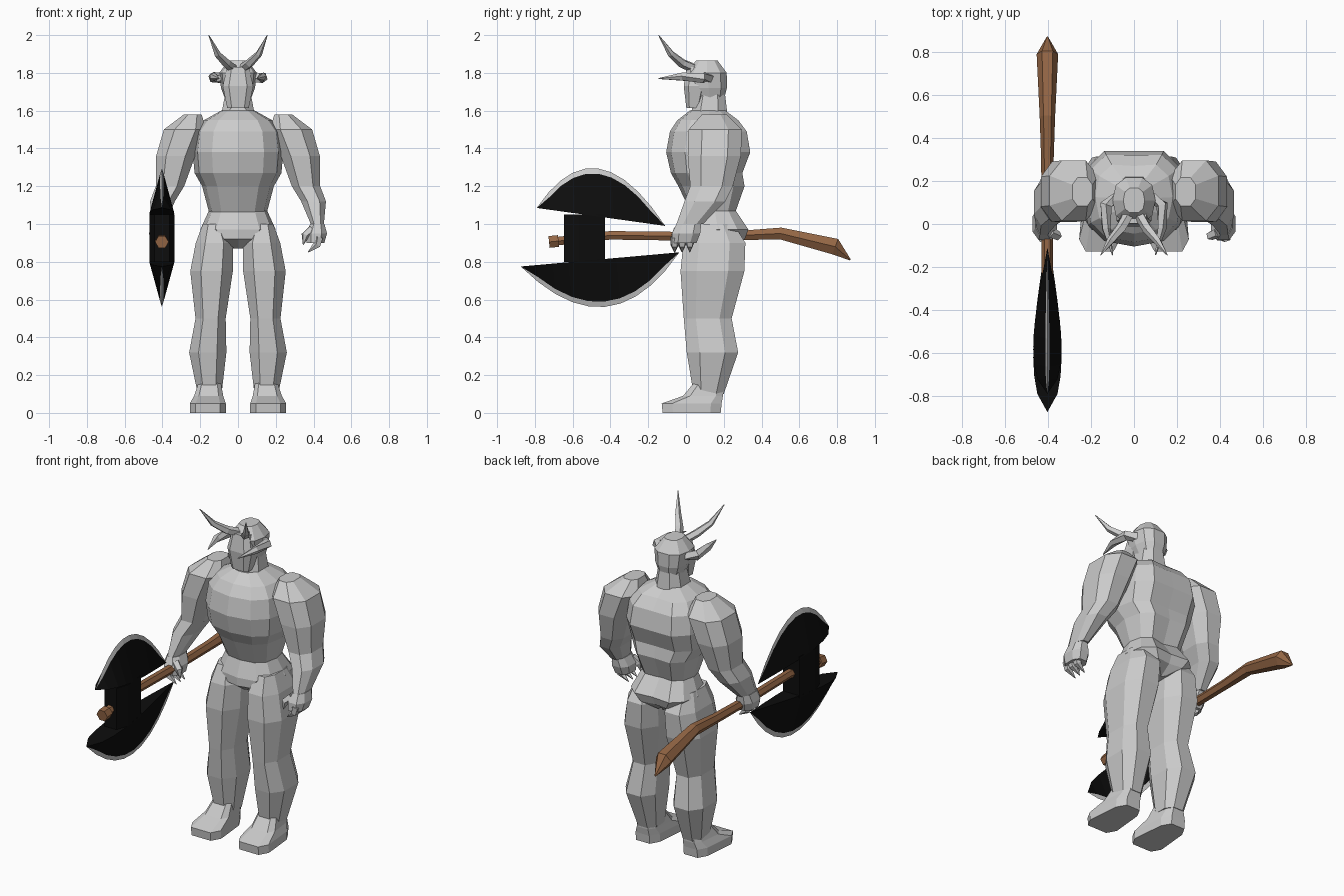
import bpy, bmesh, math
from mathutils import Vector

cube = bpy.data.objects.get("Cube")
if cube:
    bpy.data.objects.remove(cube, do_unlink=True)


def material(name, red, green, blue):
    mat = bpy.data.materials.new(name)
    mat.use_nodes = True
    colour = (red, green, blue, 1)
    mat.diffuse_color = colour
    mat.node_tree.nodes["Principled BSDF"].inputs["Base Color"].default_value = colour
    return mat


GREY = material("stone grey", .6, .6, .6)
WOOD = material("brown wood", .3, .135, .06)
BLACK = material("black iron", .004, .004, .004)


def finish(name, bm, *materials):
    """Clean the mesh and place it in the scene as a named part."""
    bmesh.ops.remove_doubles(bm, verts=bm.verts, dist=.0005)
    bmesh.ops.recalc_face_normals(bm, faces=bm.faces)
    mesh = bpy.data.meshes.new(name)
    bm.to_mesh(mesh)
    bm.free()
    for mat in materials:
        mesh.materials.append(mat)
    part = bpy.data.objects.new(name, mesh)
    bpy.context.scene.collection.objects.link(part)


def skin(name, rings, mat):
    """Join equal rings of points into a capped flat-shaded solid."""
    bm = bmesh.new()
    loops = [[bm.verts.new(point) for point in ring] for ring in rings]
    count = len(loops[0])
    for lower, upper in zip(loops, loops[1:]):
        for i in range(count):
            j = (i + 1) % count
            bm.faces.new((lower[i], lower[j], upper[j], upper[i]))
    bm.faces.new(loops[0][::-1])
    bm.faces.new(loops[-1])
    finish(name, bm, mat)


def rounded(value, square):
    return math.copysign(abs(value) ** square, value)


def stack(name, levels, side=1, sides=8, square=.8, groove=0, heel=0):
    """Level sections are (centre x, y, z, half width, half depth)."""
    rings = []
    # Eight-sided sections are turned to put flat faces front and back
    turn = .5 if sides == 8 else 0
    for x, y, z, width, depth in levels:
        ring = []
        for i in range(sides):
            angle = math.tau * (i + turn) / sides
            across = rounded(math.cos(angle), square)
            along = rounded(math.sin(angle), square)
            narrow = 1 - heel * (along + 1) / 2
            dent = groove if along > .99 else 0
            ring.append((side * (x + across * width * narrow), y + along * depth - dent, z))
        rings.append(ring)
    skin(name, rings, GREY)


def tube(name, path, radius, mat, side=1, sides=6):
    """Sweep a ring along a path; radius is a rule over the path from start to end."""
    points = [Vector((side * x, y, z)) for x, y, z in path]
    last = len(points) - 1
    rings = []
    for i, point in enumerate(points):
        direction = points[min(i + 1, last)] - points[max(i - 1, 0)]
        turn = Vector((0, 0, 1)).rotation_difference(direction)
        size = radius(i / last)
        angles = [math.tau * k / sides for k in range(sides)]
        rings.append([point + turn @ Vector((math.cos(a), math.sin(a), 0)) * size for a in angles])
    skin(name, rings, mat)


def pointed(size):
    """Radius rule for a form that narrows to a tip."""
    return lambda t: size * (1 - .92 * t ** 3)


# Torso and pelvis, with a groove down the spine
stack("torso", [
    (0, .15, 1.05, .15, .12), (0, .145, 1.2, .19, .185), (0, .12, 1.27, .23, .2),
    (0, .13, 1.38, .24, .235), (0, .13, 1.49, .225, .215), (0, .125, 1.55, .18, .17),
    (0, .12, 1.6, .09, .1)], sides=12, groove=.025)
stack("pelvis", [
    (0, .16, .87, .03, .1), (0, .16, .92, .15, .17), (0, .17, .97, .2, .18),
    (0, .15, 1.08, .15, .12)], sides=12, groove=.03)

# Neck, skull and muzzle
stack("neck", [(0, .12, 1.55, .1, .11), (0, .13, 1.7, .07, .08)])
stack("skull", [
    (0, .13, 1.64, .06, .07), (0, .12, 1.72, .09, .1), (0, .11, 1.8, .1, .11),
    (0, .11, 1.865, .05, .06)], sides=10)
stack("muzzle", [
    (0, .04, 1.615, .06, .04), (0, .05, 1.73, .085, .065), (0, .06, 1.83, .06, .06)], square=.6)

for side, label in ((1, "left_"), (-1, "right_")):
    # Upswept horns and the shorter pair at the temples
    tube(label + "tall_horn", [
        (.02, .05, 1.82), (.06, -.02, 1.85), (.11, -.08, 1.9), (.155, -.145, 2)],
        pointed(.025), GREY, side, sides=5)
    tube(label + "temple_horn", [
        (.08, .12, 1.775), (.13, .09, 1.775), (.13, -.02, 1.78), (.1, -.145, 1.77)],
        pointed(.03), GREY, side, sides=5)

    # Arm from shoulder to wrist
    stack(label + "arm", [
        (.24, .15, 1.58, .05, .07), (.28, .155, 1.5, .12, .15), (.33, .15, 1.36, .11, .15),
        (.36, .135, 1.2, .08, .12), (.4, .1, 1.12, .07, .115), (.42, .02, 1, .037, .075)], side)

    # Palm, curled fingers and thumb
    stack(label + "palm", [
        (.42, .015, 1, .04, .07), (.415, 0, .95, .06, .08), (.41, -.01, .9, .05, .07)], side)
    for i, finger in enumerate(("index", "middle", "little")):
        y = .04 * i - .06
        tube(label + finger + "_finger", [(.43, y, .93), (.42, y, .89), (.37, y, .85)],
             pointed(.025), GREY, side, sides=5)
    tube(label + "thumb", [(.39, -.04, .97), (.355, -.055, .94), (.345, -.06, .89)],
         pointed(.025), GREY, side, sides=5)

    # Leg from hip to ankle, and foot
    stack(label + "leg", [
        (.13, .14, 1, .06, .12), (.125, .15, .9, .105, .175), (.14, .14, .75, .12, .18),
        (.145, .115, .5, .085, .135), (.16, .14, .32, .105, .145), (.15, .12, .1, .067, .085)],
        side)
    stack(label + "foot", [
        (.16, .03, 0, .105, .16), (.16, .03, .05, .105, .165), (.155, .09, .09, .085, .11),
        (.15, .12, .16, .065, .08)], side, square=.5, heel=.3)

# Curved wooden shaft, flared towards a pointed butt
AXE = -.403
tube("axe_shaft", [(AXE, y, z) for y, z in (
    (-.72, .905), (-.4, .94), (0, .935), (.3, .94), (.5, .95), (.79, .88), (.87, .81))],
    lambda t: .026 + .05 * t ** 4 if t < 1 else .004, WOOD)
tube("shaft_cap", [(AXE, -.725, .905), (AXE, -.675, .91)], lambda t: .036, WOOD)


def cheek(t):
    """Half thickness of the axe head, thickest ahead of the middle."""
    return .066 * max(0, math.sin(math.pi * t ** .6))


def blade(name, front, bend, back, steps=10):
    """Black cheeks between a straight chord and a curved edge with a grey rim."""
    front, bend, back = (Vector((AXE, y, z)) for y, z in (front, bend, back))
    bm = bmesh.new()
    roots = []
    for side in (1, -1):
        rows = []
        for i in range(steps + 1):
            t = i / steps
            root = front.lerp(back, t)
            edge = front.lerp(bend, t).lerp(bend.lerp(back, t), t)
            depth = edge - root
            rim = edge - depth.normalized() * min(.028, depth.length * .4)
            offset = Vector((side * cheek(t), 0, 0))
            rows.append([bm.verts.new(p) for p in (root + offset, rim + offset * .15, edge)])
        for a, b in zip(rows, rows[1:]):
            for band in range(2):
                face = bm.faces.new((a[band], b[band], b[band + 1], a[band + 1]))
                face.material_index = band
        roots.append([row[0] for row in rows])
    # Close the back of the blade between its two cheeks
    left, right = roots
    for i in range(steps):
        bm.faces.new((left[i], left[i + 1], right[i + 1], right[i]))
    finish(name, bm, BLACK, GREY)


# Axe head: two flared blades joined by a thick hub
blade("upper_blade", (-.79, 1.085), (-.48, 1.55), (-.11, .99))
blade("lower_blade", (-.875, .775), (-.405, .31), (-.035, .85))
cheeks = ((-.645, .04), (-.57, .066), (-.43, .055))
outline = [(AXE + w, y) for y, w in cheeks] + [(AXE - w, y) for y, w in reversed(cheeks)]
skin("axe_hub", [[(x, y, z) for x, y in outline] for z in (.8, 1.05)], BLACK)
